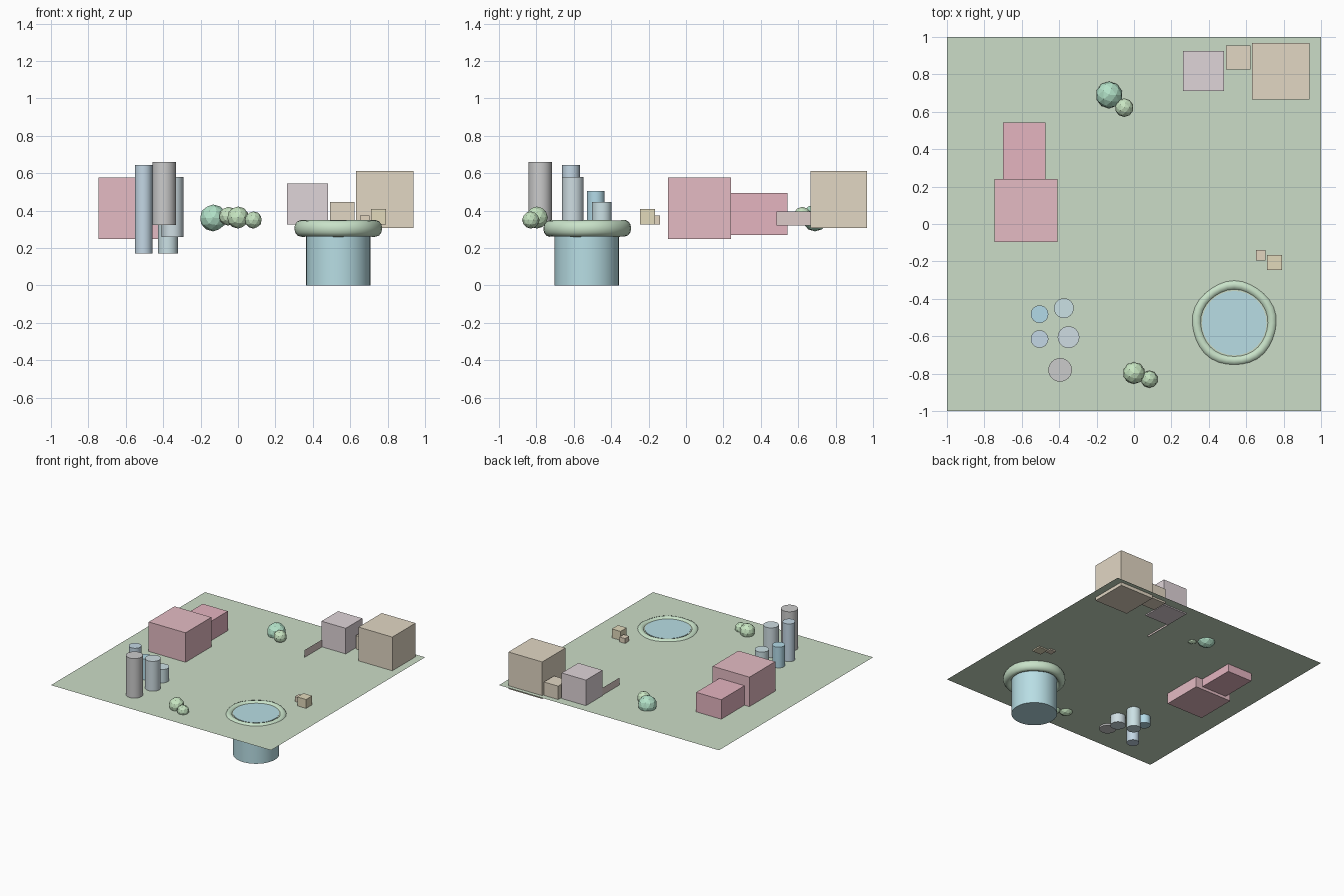
import bpy, bmesh, math

if "Cube" in bpy.data.objects:
    bpy.data.objects.remove(bpy.data.objects["Cube"])

GROUND_Z = 0.335


def colour(obj, rgb):
    mat = bpy.data.materials.new(obj.name + "_colour")
    mat.diffuse_color = (*rgb, 1)
    mat.use_nodes = True
    mat.node_tree.nodes["Principled BSDF"].inputs["Base Color"].default_value = mat.diffuse_color
    obj.data.materials.append(mat)
    return obj


def mesh_object(name, bm, rgb):
    mesh = bpy.data.meshes.new(name)
    bmesh.ops.recalc_face_normals(bm, faces=bm.faces)
    bm.to_mesh(mesh)
    bm.free()
    obj = bpy.data.objects.new(name, mesh)
    bpy.context.collection.objects.link(obj)
    return colour(obj, rgb)


def box(name, x, y, z, rgb):
    bm = bmesh.new()
    bmesh.ops.create_cube(bm, size=1)
    for v in bm.verts:
        for i, (lo, hi) in enumerate((x, y, z)):
            v.co[i] = lo if v.co[i] < 0 else hi
    return mesh_object(name, bm, rgb)


def quad(name, points, rgb):
    bm = bmesh.new()
    bm.faces.new([bm.verts.new(p) for p in points])
    return mesh_object(name, bm, rgb)


def cylinder(name, x, y, r, z0, z1, rgb):
    bpy.ops.mesh.primitive_cylinder_add(vertices=32, radius=r, depth=z1 - z0,
                                        location=(x, y, (z0 + z1) / 2))
    obj = bpy.context.object
    obj.name = name
    bpy.ops.object.shade_smooth_by_angle()
    return colour(obj, rgb)


def bush(name, x, y, z, r, rgb):
    bpy.ops.mesh.primitive_ico_sphere_add(subdivisions=2, radius=r, location=(x, y, z))
    obj = bpy.context.object
    obj.name = name
    return colour(obj, rgb)


# Ground sheet
quad("ground", [(-1, -1, GROUND_Z), (1, -1, GROUND_Z), (1, 1, GROUND_Z), (-1, 1, GROUND_Z)],
     (0.60, 0.72, 0.57))

# Pink hall with annex
PINK = (0.78, 0.50, 0.55)
box("hall", (-0.745, -0.41), (-0.095, 0.24), (0.247, 0.577), PINK)
box("hall_annex", (-0.70, -0.472), (0.232, 0.542), (0.27, 0.495), (0.78, 0.46, 0.53))

# Corner buildings and thin wall
TAN = (0.76, 0.68, 0.55)
box("corner_building", (0.63, 0.937), (0.665, 0.967), (0.308, 0.612), TAN)
box("link_building", (0.493, 0.622), (0.825, 0.955), (0.32, 0.445), TAN)
box("mauve_building", (0.262, 0.482), (0.71, 0.925), (0.325, 0.545), (0.74, 0.66, 0.69))
quad("thin_wall", [(0.267, 0.485, 0.32), (0.267, 0.715, 0.32),
                   (0.267, 0.715, 0.395), (0.267, 0.485, 0.395)], (0.72, 0.60, 0.58))

# Sheds beside the pond
box("shed_large", (0.711, 0.791), (-0.246, -0.166), (0.325, 0.408), (0.76, 0.70, 0.50))
box("shed_small", (0.652, 0.703), (-0.194, -0.140), (0.325, 0.375), (0.76, 0.66, 0.52))

# Group of towers
for i, tower in enumerate([
        (-0.505, -0.482, 0.047, 0.265, 0.505, (0.45, 0.70, 0.80)),
        (-0.505, -0.615, 0.047, 0.172, 0.645, (0.55, 0.68, 0.78)),
        (-0.375, -0.450, 0.053, 0.172, 0.445, (0.60, 0.75, 0.78)),
        (-0.350, -0.605, 0.058, 0.260, 0.580, (0.62, 0.72, 0.76)),
        (-0.395, -0.780, 0.063, 0.322, 0.660, (0.65, 0.63, 0.64))]):
    cylinder(f"tower_{i + 1}", *tower)

# Bushes
for i, b in enumerate([
        (-0.133, 0.690, 0.361, 0.072, (0.45, 0.76, 0.58)),
        (-0.052, 0.622, 0.370, 0.050, (0.58, 0.78, 0.54)),
        (0.000, -0.797, 0.363, 0.059, (0.58, 0.80, 0.54)),
        (0.082, -0.830, 0.350, 0.046, (0.55, 0.76, 0.52))]):
    bush(f"bush_{i + 1}", *b)

# Pond: deep water column with a rounded bank
PX, PY = 0.536, -0.53
cylinder("pond_water", PX, PY, 0.172, 0, 0.338, (0.48, 0.73, 0.78))
bm = bmesh.new()
SEG, RING = 32, 12
loops = []
for i in range(SEG):
    a = 2 * math.pi * i / SEG
    wobble = 0.002 * math.sin(5 * a)
    loop = []
    for j in range(RING):
        b = 2 * math.pi * j / RING
        r = 0.202 + 0.033 * math.cos(b) + wobble
        loop.append(bm.verts.new((PX + r * math.cos(a), PY + r * math.sin(a),
                                  0.305 + 0.044 * math.sin(b) + wobble / 2)))
    loops.append(loop)
for i in range(SEG):
    p, q = loops[i], loops[(i + 1) % SEG]
    for j in range(RING):
        k = (j + 1) % RING
        bm.faces.new((p[j], q[j], q[k], p[k]))
bank = mesh_object("pond_bank", bm, (0.58, 0.76, 0.58))
for face in bank.data.polygons:
    face.use_smooth = True
